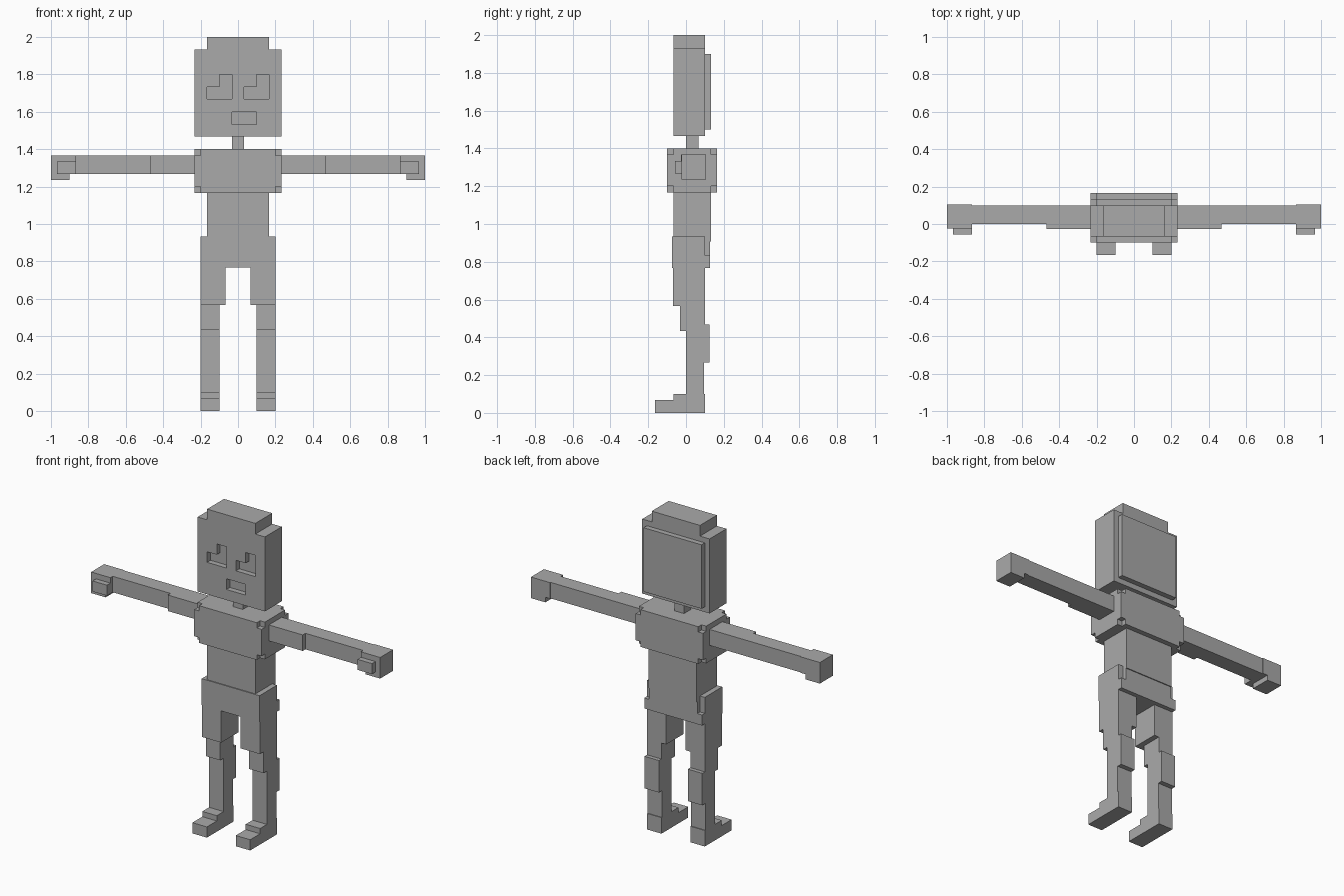
import bpy, bmesh
from mathutils import Vector

cube = bpy.data.objects.get("Cube")
if cube:
    bpy.data.objects.remove(cube, do_unlink=True)

grey = bpy.data.materials.new("plain grey")
grey.use_nodes = True
colour = (0.4, 0.4, 0.4, 1)
grey.diffuse_color = colour
grey.node_tree.nodes["Principled BSDF"].inputs["Base Color"].default_value = colour


def finish(name, bm):
    bmesh.ops.recalc_face_normals(bm, faces=bm.faces)
    mesh = bpy.data.meshes.new(name)
    bm.to_mesh(mesh)
    bm.free()
    mesh.materials.append(grey)
    ob = bpy.data.objects.new(name, mesh)
    bpy.context.collection.objects.link(ob)
    return ob


def add_prism(bm, points, axis, a, b):
    """Extrude a closed 2D profile along x (y,z points) or y (x,z points)."""
    place = (lambda p: (a, p[0], p[1])) if axis == "x" else (lambda p: (p[0], a, p[1]))
    face = bm.faces.new([bm.verts.new(place(p)) for p in points])
    ext = bmesh.ops.extrude_face_region(bm, geom=[face])["geom"]
    move = Vector((b - a, 0, 0)) if axis == "x" else Vector((0, b - a, 0))
    bmesh.ops.translate(bm, vec=move, verts=[v for v in ext if isinstance(v, bmesh.types.BMVert)])


def add_box(bm, x, y, z):
    add_prism(bm, [(x[0], z[0]), (x[1], z[0]), (x[1], z[1]), (x[0], z[1])], "y", *y)


def box(name, x, y, z):
    bm = bmesh.new()
    add_box(bm, x, y, z)
    return finish(name, bm)


def prism(name, points, axis, a, b):
    bm = bmesh.new()
    add_prism(bm, points, axis, a, b)
    return finish(name, bm)


def carve(ob, bm):
    """Cut the shapes in bm out of ob and drop the cutter."""
    cutter = finish("cutter", bm)
    cutter.hide_render = True
    mod = ob.modifiers.new("carve", "BOOLEAN")
    mod.operation, mod.solver, mod.object = "DIFFERENCE", "EXACT", cutter
    bpy.context.view_layer.objects.active = ob
    bpy.ops.object.modifier_apply(modifier=mod.name)
    bpy.data.objects.remove(cutter, do_unlink=True)


# Head: stepped top, with recessed eyes and mouth
head = prism("head", [(-.233, 1.467), (.233, 1.467), (.233, 1.933), (.167, 1.933),
                      (.167, 2), (-.167, 2), (-.167, 1.933), (-.233, 1.933)], "y", -.067, .1)
features = bmesh.new()
for x in (-.167, .033):
    add_prism(features, [(x, 1.667), (x + .134, 1.667), (x + .134, 1.8), (x + .067, 1.8),
                         (x + .067, 1.733), (x, 1.733)], "y", -.1, -.033)
add_box(features, (-.033, .1), (-.1, -.033), (1.533, 1.6))
carve(head, features)
box("head_back_plate", (-.2, .2), (.1, .133), (1.5, 1.9))
box("neck", (-.033, .033), (0, .067), (1.4, 1.467))

# Chest with a small cube missing at every corner
chest = box("chest", (-.233, .233), (-.1, .165), (1.167, 1.4))
corners = bmesh.new()
for x in ((-.3, -.2), (.2, .3)):
    for y in ((-.2, -.067), (.133, .25)):
        for z in ((1.1, 1.2), (1.367, 1.45)):
            add_box(corners, x, y, z)
carve(chest, corners)

# Waist and hips
box("waist", (-.167, .167), (-.067, .133), (.907, 1.167))
box("hips", (-.2, .2), (-.073, .1), (.767, .933))
prism("seat_plate", [(-.2, .767), (.2, .767), (.2, .833), (.167, .833), (.167, .907),
                     (-.167, .907), (-.167, .833), (-.2, .833)], "y", .1, .127)

for side, s in (("left", 1), ("right", -1)):
    def span(a, b):
        return (min(a * s, b * s), max(a * s, b * s))

    # Arm
    box(side + "_upper_arm", span(.233, .467), (-.027, .1), (1.267, 1.367))
    box(side + "_forearm", span(.467, .867), (0, .1), (1.267, 1.367))
    prism(side + "_hand", [(.867 * s, 1.267), (.9 * s, 1.267), (.9 * s, 1.235), (s, 1.235),
                           (s, 1.367), (.867 * s, 1.367)], "y", -.023, .105)
    box(side + "_thumb", span(.867, .967), (-.057, -.023), (1.267, 1.333))

    # Leg
    box(side + "_thigh", span(.067, .2), (-.07, .1), (.567, .767))
    prism(side + "_lower_leg", [(0, .1), (.095, .1), (.095, .267), (.125, .267), (.125, .467),
                                (.1, .467), (.1, .567), (-.033, .567), (-.033, .433), (0, .433)],
          "x", *span(.1, .2))
    prism(side + "_foot", [(-.165, 0), (.1, 0), (.1, .1), (-.067, .1), (-.067, .067),
                           (-.165, .067)], "x", *span(.1, .2))
